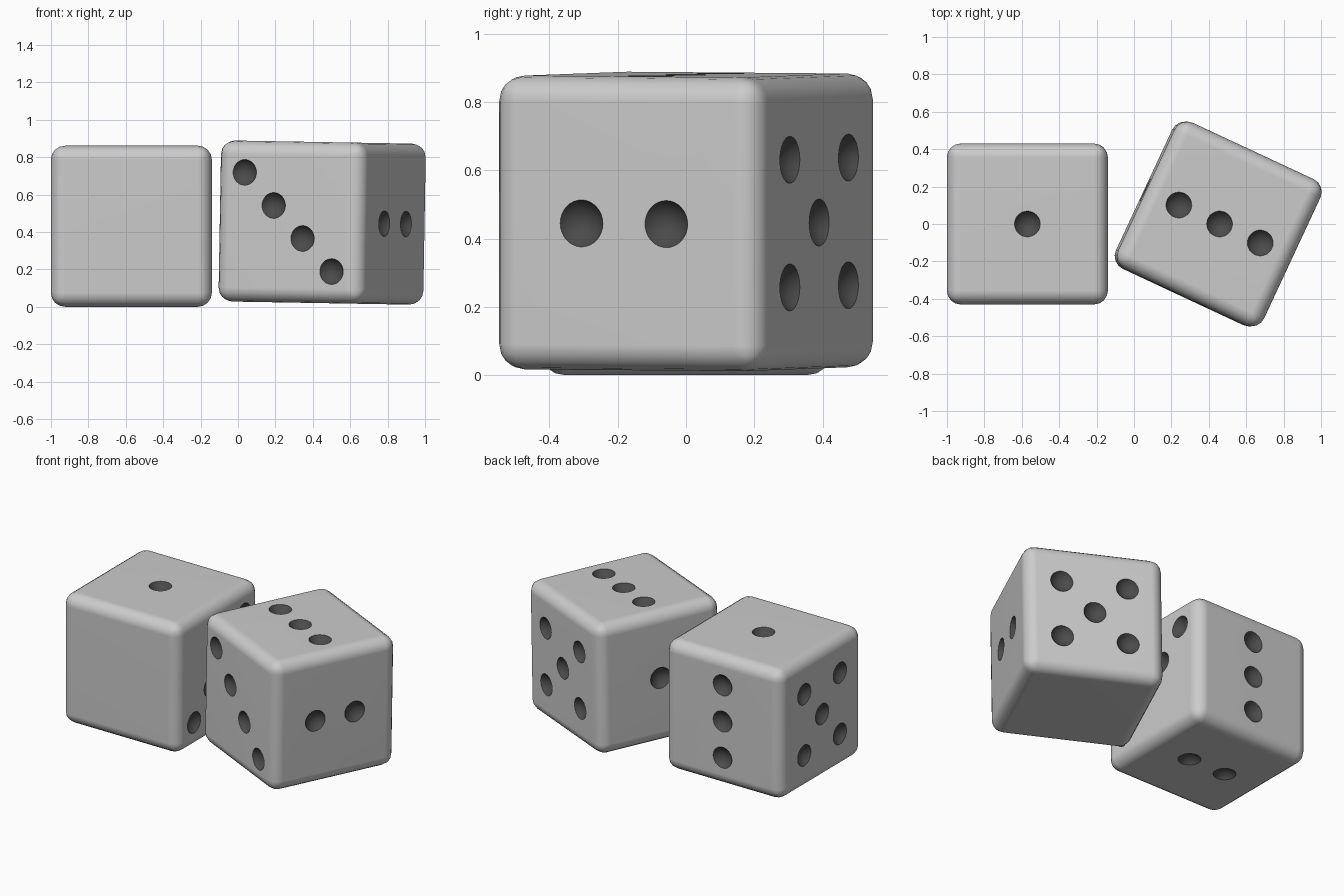
import bpy, bmesh, math
from mathutils import Matrix, Vector

cube = bpy.data.objects.get("Cube")
if cube:
    bpy.data.objects.remove(cube, do_unlink=True)

SIZE, ROUND = 0.861, 0.075
PIP_R, PIP_D = 0.069, 0.04                       # dent rim radius and depth
BALL = (PIP_R ** 2 + PIP_D ** 2) / (2 * PIP_D)   # ball that carves the dent


def material(name, value):
    m = bpy.data.materials.new(name)
    m.use_nodes = True
    colour = (value, value, value, 1)
    m.diffuse_color = colour
    m.node_tree.nodes["Principled BSDF"].inputs["Base Color"].default_value = colour
    return m


body_mat = material("light grey", 0.6)
pip_mat = material("dark grey", 0.07)

# Pips per face: outward direction, then offsets across the face
X, Y, Z = Vector((1, 0, 0)), Vector((0, 1, 0)), Vector((0, 0, 1))
FACES = [
    (-X, [Vector()]),
    (X, [Y * s * 0.137 for s in (-1, 1)]),
    (Z, [X * s * 0.24 for s in (-1, 0, 1)]),
    (-Y, [(X - Z) * s * 0.087 for s in (-3, -1, 1, 3)]),
    (Y, [Vector()] + [X * a * 0.203 + Z * b * 0.187 for a in (-1, 1) for b in (-1, 1)]),
]


def mesh_object(name, bm):
    mesh = bpy.data.meshes.new(name)
    bm.to_mesh(mesh)
    bm.free()
    mesh.materials.append(body_mat)
    mesh.materials.append(pip_mat)
    ob = bpy.data.objects.new(name, mesh)
    bpy.context.collection.objects.link(ob)
    return ob


def make_die(name, matrix):
    # Rounded cube
    bm = bmesh.new()
    bmesh.ops.create_cube(bm, size=SIZE)
    bmesh.ops.bevel(bm, geom=bm.edges[:], offset=ROUND, segments=4,
                    profile=0.5, affect='EDGES')
    die = mesh_object(name, bm)

    # Balls that carve the pips
    bm = bmesh.new()
    for normal, spots in FACES:
        turn = normal.to_track_quat('Z', 'Y').to_matrix().to_4x4()
        for spot in spots:
            centre = normal * (SIZE / 2 + BALL - PIP_D) + spot
            bmesh.ops.create_uvsphere(bm, u_segments=32, v_segments=24, radius=BALL,
                                      matrix=Matrix.Translation(centre) @ turn)
    for f in bm.faces:
        f.material_index = 1
    cutter = mesh_object("pip_cutter", bm)
    cutter.hide_render = True

    cut = die.modifiers.new("pips", 'BOOLEAN')
    cut.operation, cut.solver, cut.object = 'DIFFERENCE', 'EXACT', cutter
    bpy.ops.object.select_all(action='DESELECT')
    bpy.context.view_layer.objects.active = die
    die.select_set(True)
    bpy.ops.object.modifier_apply(modifier=cut.name)
    bpy.data.objects.remove(cutter, do_unlink=True)

    # Smooth rounded edges, crisp pip rims, flat sides
    bpy.ops.object.shade_smooth_by_angle(angle=math.radians(40))
    flat = die.modifiers.new("flat_sides", 'WEIGHTED_NORMAL')
    flat.keep_sharp = True
    die.matrix_world = matrix


# Right die: turned and slightly tilted
turned = (Matrix.Translation((0.45, 0, 0.45)) @ Matrix.Rotation(math.radians(1), 4, 'Y')
          @ Matrix.Rotation(math.radians(-25), 4, 'Z'))
make_die("turned_die", turned)

# Left die: square to the front, resting on another side
roll = Matrix(((0, -1, 0), (0, 0, 1), (-1, 0, 0))).to_4x4()
make_die("straight_die", Matrix.Translation((-0.57, 0, SIZE / 2)) @ roll)
